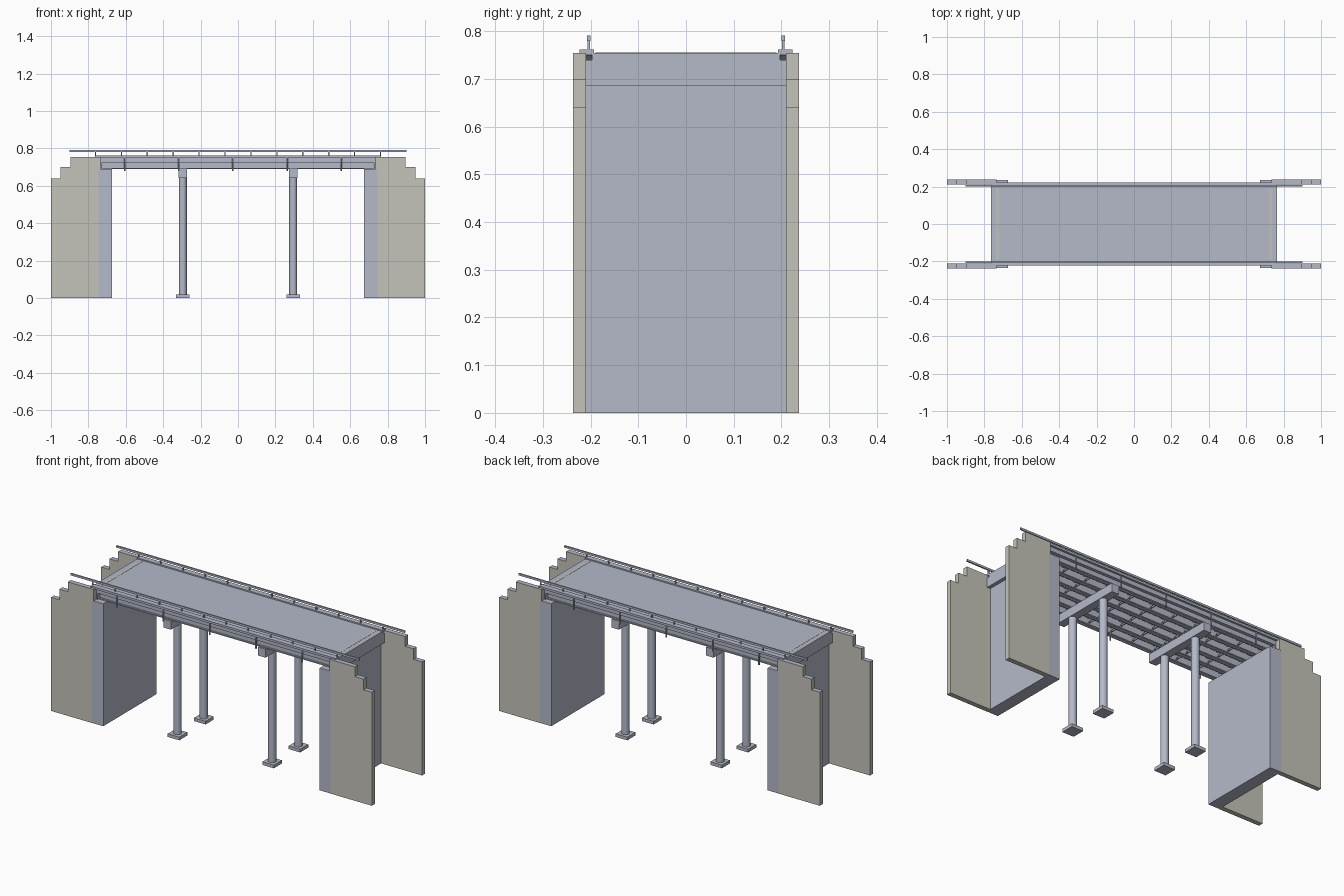
import bpy, bmesh
from mathutils import Vector

cube = bpy.data.objects.get("Cube")
if cube:
    bpy.data.objects.remove(cube, do_unlink=True)


def material(name, rgb):
    m = bpy.data.materials.new(name)
    m.use_nodes = True
    m.diffuse_color = (*rgb, 1)
    m.node_tree.nodes["Principled BSDF"].inputs["Base Color"].default_value = (*rgb, 1)
    return m


CONCRETE = material("blue grey concrete", (0.46, 0.49, 0.59))
STONE = material("pale stone", (0.56, 0.55, 0.49))


def finish(name, bm, *mats):
    bmesh.ops.recalc_face_normals(bm, faces=bm.faces)
    mesh = bpy.data.meshes.new(name)
    bm.to_mesh(mesh)
    bm.free()
    for m in mats or (CONCRETE,):
        mesh.materials.append(m)
    obj = bpy.data.objects.new(name, mesh)
    bpy.context.collection.objects.link(obj)
    return obj


def add_box(bm, x, y, z):
    """Box from (low, high) ranges on each axis."""
    vs = bmesh.ops.create_cube(bm, size=1)["verts"]
    for v in vs:
        v.co = [(a + b) / 2 + c * (b - a) for (a, b), c in zip((x, y, z), v.co)]


def add_prism(bm, outline, y0, y1):
    """Outline of (x, z) points extruded along y."""
    face = bm.faces.new([bm.verts.new((x, y0, z)) for x, z in outline])
    ext = bmesh.ops.extrude_face_region(bm, geom=[face])["geom"]
    for v in ext:
        if isinstance(v, bmesh.types.BMVert):
            v.co.y = y1


def add_rod(bm, a, b, radius, sides):
    a, b = Vector(a), Vector(b)
    vs = bmesh.ops.create_cone(bm, cap_ends=True, segments=sides, radius1=radius,
                               radius2=radius, depth=(b - a).length)["verts"]
    turn = (b - a).to_track_quat('Z', 'Y')
    for v in vs:
        v.co = turn @ v.co + (a + b) / 2


def span(s, a, b):
    return tuple(sorted((s * a, s * b)))


SIDES = ((-1, "right"), (1, "left"))

# Abutments and stepped wing walls
for s, side in SIDES:
    bm = bmesh.new()
    add_box(bm, span(s, 0.675, 0.745), (-0.236, 0.236), (0, 0.69))
    add_box(bm, span(s, 0.728, 0.765), (-0.21, 0.21), (0.685, 0.74))
    finish(side + "_abutment", bm)

    for t, end in ((-1, "front"), (1, "back")):
        bm = bmesh.new()
        steps = [(0.745, 0), (1, 0), (1, 0.64), (0.948, 0.64), (0.948, 0.70),
                 (0.895, 0.70), (0.895, 0.755), (0.735, 0.755), (0.735, 0.69), (0.745, 0.69)]
        add_prism(bm, [(s * x, z) for x, z in steps], t * 0.21, t * 0.237)
        bm.normal_update()
        wing = finish(f"{side}_{end}_wing_wall", bm, STONE, CONCRETE)
        for p in wing.data.polygons:
            p.material_index = 1 if p.normal.z > 0.5 else 0

# Deck slab with stone expansion joints
bm = bmesh.new()
add_box(bm, (-0.765, 0.765), (-0.197, 0.197), (0.74, 0.755))
finish("deck", bm)
for s, side in SIDES:
    bm = bmesh.new()
    add_box(bm, span(s, 0.724, 0.736), (-0.19, 0.19), (0.752, 0.756))
    finish(side + "_expansion_joint", bm, STONE)

# Curbs, railings and drains along both edges
for t, end in ((-1, "front"), (1, "back")):
    bm = bmesh.new()
    add_box(bm, (-0.765, 0.765), span(t, 0.193, 0.223), (0.75, 0.762))
    add_prism(bm, [(-0.76, 0.75), (-0.73, 0.726), (0.73, 0.726), (0.76, 0.75)],
              t * 0.193, t * 0.211)
    finish(end + "_curb", bm)

    bm = bmesh.new()
    add_box(bm, (-0.9, 0.9), span(t, 0.2, 0.208), (0.78, 0.791))
    for i in range(12):
        x = -0.762 + i * 1.524 / 11
        add_box(bm, (x - 0.003, x + 0.003), span(t, 0.201, 0.207), (0.755, 0.782))
    finish(end + "_railing", bm)

    bm = bmesh.new()
    for i in range(5):
        x = -0.605 + i * 0.289
        add_rod(bm, (x, t * 0.214, 0.68), (x, t * 0.214, 0.755), 0.004, 8)
    finish(end + "_drain_pipes", bm)

# Girders with flanges
GIRDERS = [(i - 2.5) * 0.076 for i in range(6)]
bm = bmesh.new()
for y in GIRDERS:
    add_box(bm, (-0.725, 0.725), (y - 0.003, y + 0.003), (0.695, 0.74))
    for z in (0.69, 0.735):
        add_box(bm, (-0.725, 0.725), (y - 0.012, y + 0.012), (z, z + 0.006))
finish("girders", bm)

# Cross bracing between girders
bm = bmesh.new()
for i in range(11):
    x = -0.7 + i * 0.14
    for y0, y1 in zip(GIRDERS, GIRDERS[1:]):
        add_rod(bm, (x, y0, 0.698), (x, y1, 0.735), 0.003, 4)
        add_rod(bm, (x, y0, 0.735), (x, y1, 0.698), 0.003, 4)
        add_rod(bm, (x, y0, 0.698), (x, y1, 0.698), 0.003, 4)
finish("cross_bracing", bm)

# Piers: cap beam, two round columns, square footings
for s, side in SIDES:
    x = s * 0.295
    bm = bmesh.new()
    add_box(bm, (x - 0.023, x + 0.023), (-0.21, 0.21), (0.642, 0.69))
    finish(side + "_pier_cap", bm)
    for t, end in ((-1, "front"), (1, "back")):
        y = t * 0.117
        bm = bmesh.new()
        add_rod(bm, (x, y, 0.015), (x, y, 0.645), 0.021, 24)
        col = finish(f"{side}_{end}_column", bm)
        bpy.ops.object.select_all(action='DESELECT')
        col.select_set(True)
        bpy.context.view_layer.objects.active = col
        bpy.ops.object.shade_smooth_by_angle()
        bm = bmesh.new()
        add_box(bm, (x - 0.036, x + 0.036), (y - 0.036, y + 0.036), (0, 0.018))
        finish(f"{side}_{end}_footing", bm)
